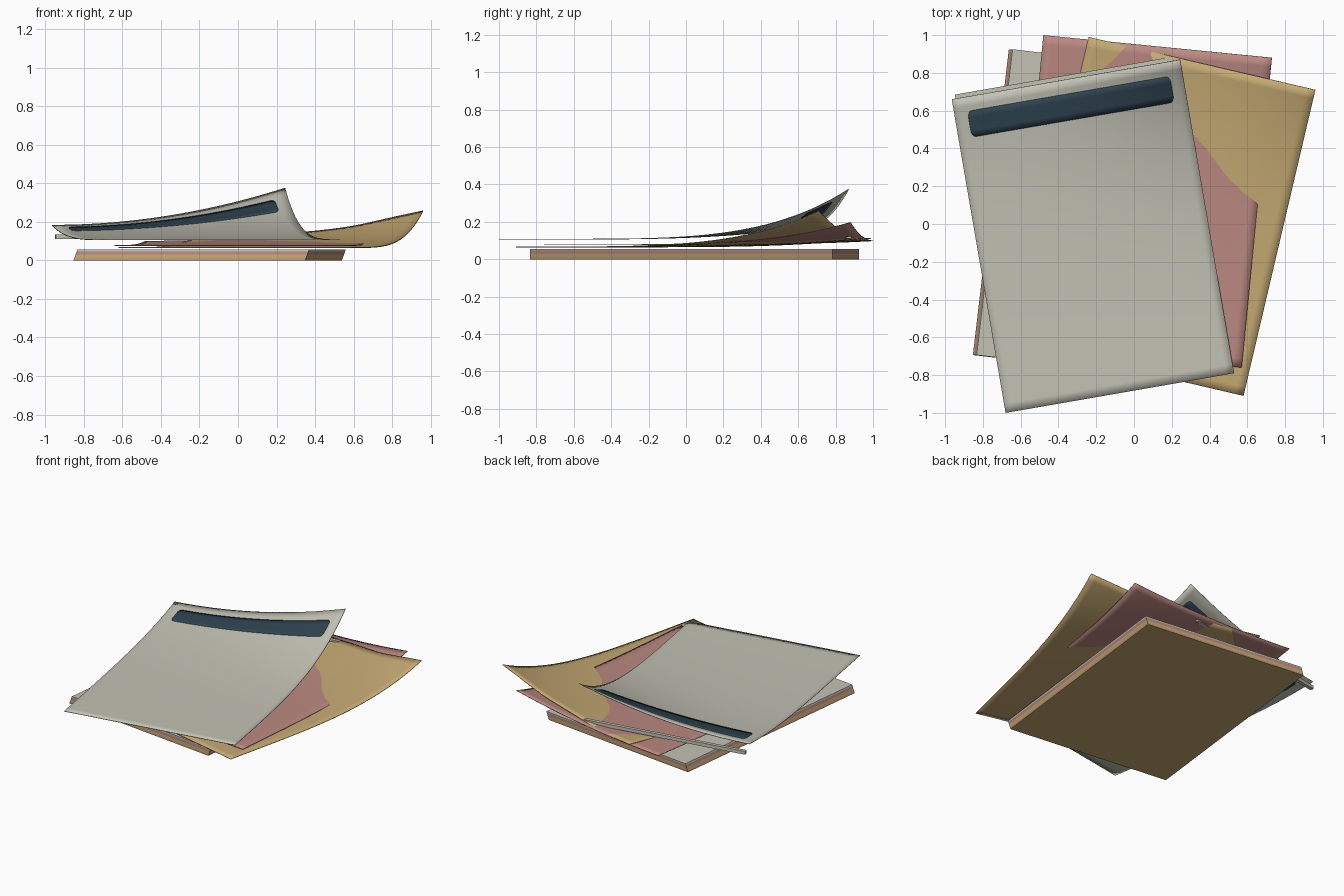
import bpy, bmesh, math
from mathutils import Vector

if "Cube" in bpy.data.objects:
    bpy.data.objects.remove(bpy.data.objects["Cube"], do_unlink=True)


def material(name, rgb):
    m = bpy.data.materials.new(name)
    m.use_nodes = True
    m.diffuse_color = (*rgb, 1)
    m.node_tree.nodes["Principled BSDF"].inputs["Base Color"].default_value = (*rgb, 1)
    return m


WHITE = material("off_white_paper", (0.54, 0.54, 0.46))
YELLOW = material("mustard_paper", (0.56, 0.40, 0.17))
PINK = material("pink_paper", (0.50, 0.25, 0.22))
NAVY = material("navy_ink", (0.027, 0.055, 0.08))


def finish(name, bm, mat, thickness=0, smooth=False):
    bmesh.ops.recalc_face_normals(bm, faces=bm.faces)
    mesh = bpy.data.meshes.new(name)
    bm.to_mesh(mesh)
    bm.free()
    obj = bpy.data.objects.new(name, mesh)
    bpy.context.collection.objects.link(obj)
    mesh.materials.append(mat)
    for p in mesh.polygons:
        p.use_smooth = smooth
    if thickness:
        mod = obj.modifiers.new("thickness", "SOLIDIFY")
        mod.thickness = thickness
        mod.offset = 0
    return obj


def curl(corner, across, along, base, left, right, ripple=0):
    """Surface of a sheet whose back edge lifts, most at its right corner."""
    def point(u, v):
        p = Vector(corner) + Vector(across) * u + Vector(along) * v
        lift = (left + (right - left) * u * u) * v ** 4
        wave = ripple * v * v * math.cos(14 * u) * math.cos(5 * (1 - v))
        return (p.x, p.y, base + lift + wave)
    return point


def patch(name, point, mat, thickness, nu, nv, u_range=(0, 1), v_range=(0, 1), rounding=0):
    """Grid over part of a curled surface, optionally with rounded ends."""
    bm = bmesh.new()
    rows = []
    for i in range(nu + 1):
        s = i / nu
        u = u_range[0] + (u_range[1] - u_range[0]) * s
        inset = 0
        if rounding:
            edge = min(s, 1 - s) * (u_range[1] - u_range[0])
            d = max(0, 1 - edge / rounding)
            inset = rounding * 0.75 * (1 - math.sqrt(1 - d * d))
        lo, hi = v_range[0] + inset, v_range[1] - inset
        rows.append([bm.verts.new(point(u, lo + (hi - lo) * j / nv)) for j in range(nv + 1)])
    for a, b in zip(rows, rows[1:]):
        for j in range(nv):
            bm.faces.new((a[j], b[j], b[j + 1], a[j + 1]))
    return finish(name, bm, mat, thickness, True)


def slab(name, mat, centre, size, z0, z1, angle, lean=0):
    """Flat box turned about z, with its top pushed sideways by lean."""
    bm = bmesh.new()
    bmesh.ops.create_cube(bm, size=1)
    c, s = math.cos(angle), math.sin(angle)
    for v in bm.verts:
        x, y, top = v.co.x * size[0], v.co.y * size[1], v.co.z > 0
        v.co = (centre[0] + x * c - y * s + (lean if top else 0),
                centre[1] + x * s + y * c, z1 if top else z0)
    return finish(name, bm, mat)


# Squared stack of paper at the bottom, leaning slightly
layers = [(YELLOW, 0.005), (PINK, 0.01), (YELLOW, 0.03), (PINK, 0.047), (WHITE, 0.056)]
z = 0
for i, (mat, top) in enumerate(layers):
    slab(f"stack_layer_{i + 1}", mat, (-0.157 + 0.36 * z, 0.045), (1.21, 1.63),
         z, top, math.radians(-6.7), 0.36 * (top - z))
    z = top

# Three loose curled sheets
yellow = curl((-0.62, -0.63), (1.2, -0.28), (0.38, 1.62), 0.066, 0.043, 0.19, 0.003)
patch("yellow_sheet", yellow, YELLOW, 0.004, 26, 34)
pink = curl((-0.64, -0.64), (1.21, -0.12), (0.16, 1.64), 0.077, 0.022, 0.12)
patch("pink_sheet", pink, PINK, 0.004, 26, 34)
white = curl((-0.68, -1.0), (1.21, 0.21), (-0.285, 1.66), 0.107, 0.075, 0.268)
patch("white_sheet", white, WHITE, 0.004, 26, 34)

# Printed band across the top sheet
patch("navy_band", white, NAVY, 0.007, 120, 4, (0.058, 0.944), (0.872, 0.955), 0.02)

# Straight binding bar below the lifted edge
slab("binding_bar", WHITE, (-0.375, 0.772), (1.16, 0.025), 0.11, 0.134, math.atan2(0.2, 1.15))
